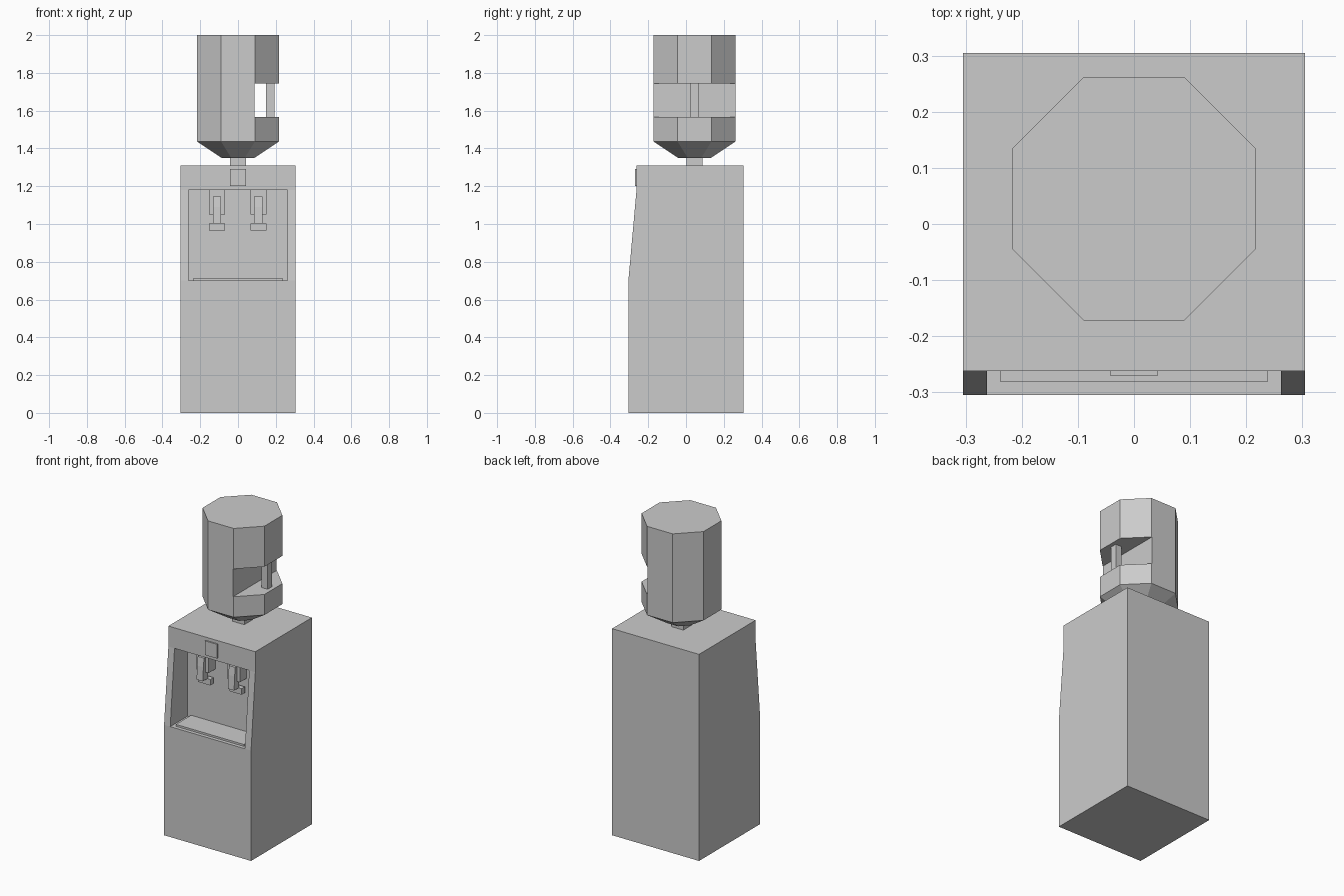
import bpy, bmesh, math

if "Cube" in bpy.data.objects:
    bpy.data.objects.remove(bpy.data.objects["Cube"])


def make_object(name, bm):
    bmesh.ops.recalc_face_normals(bm, faces=bm.faces[:])
    mesh = bpy.data.meshes.new(name)
    bm.to_mesh(mesh)
    bm.free()
    obj = bpy.data.objects.new(name, mesh)
    bpy.context.collection.objects.link(obj)
    return obj


def extrude_profile(name, profile, x0, x1):
    """Closed (y, z) profile extruded along x."""
    bm = bmesh.new()
    a = [bm.verts.new((x0, y, z)) for y, z in profile]
    b = [bm.verts.new((x1, y, z)) for y, z in profile]
    n = len(profile)
    bm.faces.new(a)
    bm.faces.new(b[::-1])
    for i in range(n):
        j = (i + 1) % n
        bm.faces.new((a[i], b[i], b[j], a[j]))
    return make_object(name, bm)


def box(name, x0, x1, y0, y1, z0, z1):
    return extrude_profile(name, [(y0, z0), (y1, z0), (y1, z1), (y0, z1)], x0, x1)


def cut(obj, cutter):
    mod = obj.modifiers.new("cut", "BOOLEAN")
    mod.operation = "DIFFERENCE"
    mod.solver = "EXACT"
    mod.object = cutter
    cutter.hide_render = True
    cutter.hide_viewport = True


# Cabinet with sloped upper front and dispensing recess
body = extrude_profile("cabinet", [(-0.305, 0), (0.305, 0), (0.305, 1.31),
                                   (-0.262, 1.31), (-0.262, 1.18), (-0.305, 0.7)],
                       -0.305, 0.305)
cut(body, box("recess_cutter", -0.262, 0.262, -0.5, -0.13, 0.7, 1.18))

# Drip tray and front button
box("drip_tray", -0.238, 0.238, -0.282, -0.13, 0.698, 0.712)
box("front_button", -0.042, 0.042, -0.271, -0.255, 1.2, 1.29)

# Two taps: housing, lever and spout
for side, cx in (("left", -0.111), ("right", 0.108)):
    box(side + "_tap_housing", cx - 0.043, cx + 0.043, -0.197, -0.13, 1.05, 1.18)
    extrude_profile(side + "_tap_lever",
                    [(-0.19, 1.145), (-0.213, 1.145), (-0.22, 1.09),
                     (-0.225, 1.003), (-0.175, 1.003), (-0.175, 1.06)],
                    cx - 0.022, cx + 0.022)
    box(side + "_tap_spout", cx - 0.043, cx + 0.043, -0.18, -0.147, 0.965, 1.003)

# Octagonal bottle with tapered shoulder
CY = 0.045
bm = bmesh.new()
rings = []
for z, apothem in ((1.35, 0.087), (1.437, 0.217), (2.0, 0.217)):
    r = apothem / math.cos(math.pi / 8)
    rings.append([bm.verts.new((r * math.cos(math.pi / 8 + i * math.pi / 4),
                                CY + r * math.sin(math.pi / 8 + i * math.pi / 4), z))
                  for i in range(8)])
bm.faces.new(rings[0])
bm.faces.new(rings[-1])
for lo, hi in zip(rings, rings[1:]):
    for i in range(8):
        j = (i + 1) % 8
        bm.faces.new((lo[i], lo[j], hi[j], hi[i]))
bottle = make_object("bottle", bm)
cut(bottle, box("grip_cutter", 0.087, 0.5, -0.4, 0.5, 1.567, 1.743))

# Bottle grip and neck
box("bottle_grip", 0.148, 0.192, CY - 0.022, CY + 0.022, 1.567, 1.743)
box("bottle_neck", -0.042, 0.042, CY - 0.042, CY + 0.042, 1.305, 1.352)
